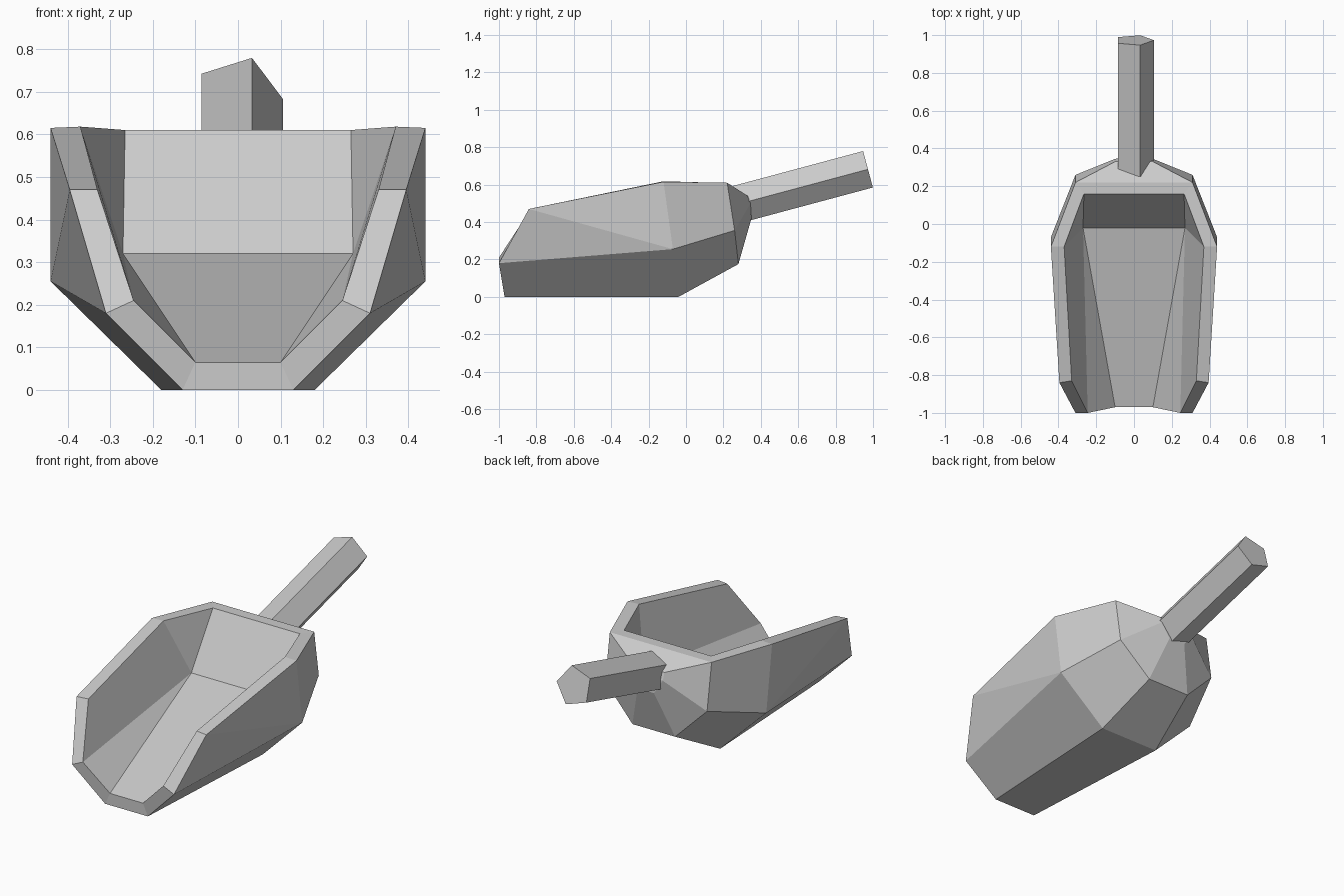
import bpy, bmesh
from math import cos, sin, radians, tau
from mathutils import Vector

cube = bpy.data.objects.get("Cube")
if cube:
    bpy.data.objects.remove(cube)

GREY = (0.6, 0.6, 0.6, 1)
mat = bpy.data.materials.new("plain_grey")
mat.use_nodes = True
mat.diffuse_color = GREY
mat.node_tree.nodes["Principled BSDF"].inputs["Base Color"].default_value = GREY


def finish(bm, name):
    bmesh.ops.recalc_face_normals(bm, faces=bm.faces)
    mesh = bpy.data.meshes.new(name)
    bm.to_mesh(mesh)
    bm.free()
    mesh.materials.append(mat)
    bpy.context.collection.objects.link(bpy.data.objects.new(name, mesh))


# Scoop bowl: named corners of the left half, each paired with its mirror
corners = {
    # outer shell, from the mouth to the handle mount
    "front_low": (0.13, -0.97, 0), "front_mid": (0.31, -1, 0.18), "front_top": (0.395, -0.84, 0.47),
    "side_low": (0.18, -0.04, 0), "side_mid": (0.44, -0.07, 0.255), "side_top": (0.44, -0.12, 0.615),
    "back_low": (0.13, 0.28, 0.175), "back_mid": (0.31, 0.26, 0.355), "back_top": (0.31, 0.22, 0.61),
    "mount_low": (0.05, 0.35, 0.42), "mount_mid": (0.1, 0.345, 0.5), "mount_top": (0.1, 0.33, 0.54),
    # inner hollow
    "in_front_low": (0.1, -0.97, 0.065), "in_front_mid": (0.245, -1, 0.21),
    "in_front_top": (0.33, -0.83, 0.47), "in_side_top": (0.37, -0.12, 0.618),
    "in_back_top": (0.265, 0.16, 0.61), "in_back_low": (0.27, -0.02, 0.32),
}
# Faces that appear once on each side
side_faces = [
    "front_low side_low side_mid front_mid",
    "front_mid side_mid front_top", "front_top side_mid side_top",
    "side_low back_low back_mid side_mid", "side_mid back_mid back_top side_top",
    "back_low mount_low mount_mid back_mid", "back_mid mount_mid mount_top back_top",
    "in_front_low in_front_mid in_back_low",
    "in_front_mid in_front_top in_side_top in_back_low",
    "in_side_top in_back_top in_back_low",
]
# Rim runs between matching outer and inner corners
rim = ["front_low", "front_mid", "front_top", "side_top", "back_top"]
side_faces += [f"{a} {b} in_{b} in_{a}" for a, b in zip(rim, rim[1:])]
# Faces that bridge the centre line
bridges = [
    ("front_low", "side_low"), ("side_low", "back_low"), ("back_low", "mount_low"),
    ("mount_low", "mount_mid"), ("mount_mid", "mount_top"), ("mount_top", "back_top"),
    ("back_top", "in_back_top"), ("in_back_top", "in_back_low"),
    ("in_back_low", "in_front_low"), ("in_front_low", "front_low"),
]

bm = bmesh.new()
left = {n: bm.verts.new(p) for n, p in corners.items()}
right = {n: bm.verts.new((-x, y, z)) for n, (x, y, z) in corners.items()}
for names in side_faces:
    for half in (left, right):
        bm.faces.new([half[n] for n in names.split()])
for a, b in bridges:
    bm.faces.new((left[a], left[b], right[b], right[a]))
finish(bm, "scoop_bowl")

# Handle: five-sided bar, tilted upward toward the back
TILT, RADIUS = radians(15), 0.106
up = Vector((0, -sin(TILT), cos(TILT)))
along = Vector((0, cos(TILT), sin(TILT)))
end = Vector((0, 0.973, 0.682))
bm = bmesh.new()
rings = []
for centre in (end - along * 0.72, end):
    rings.append([bm.verts.new(centre + RADIUS * (Vector((cos(a), 0, 0)) + up * sin(a)))
                  for a in (tau * i / 5 for i in range(5))])
    bm.faces.new(rings[-1])
for i in range(5):
    j = (i + 1) % 5
    bm.faces.new((rings[0][i], rings[0][j], rings[1][j], rings[1][i]))
finish(bm, "handle")
